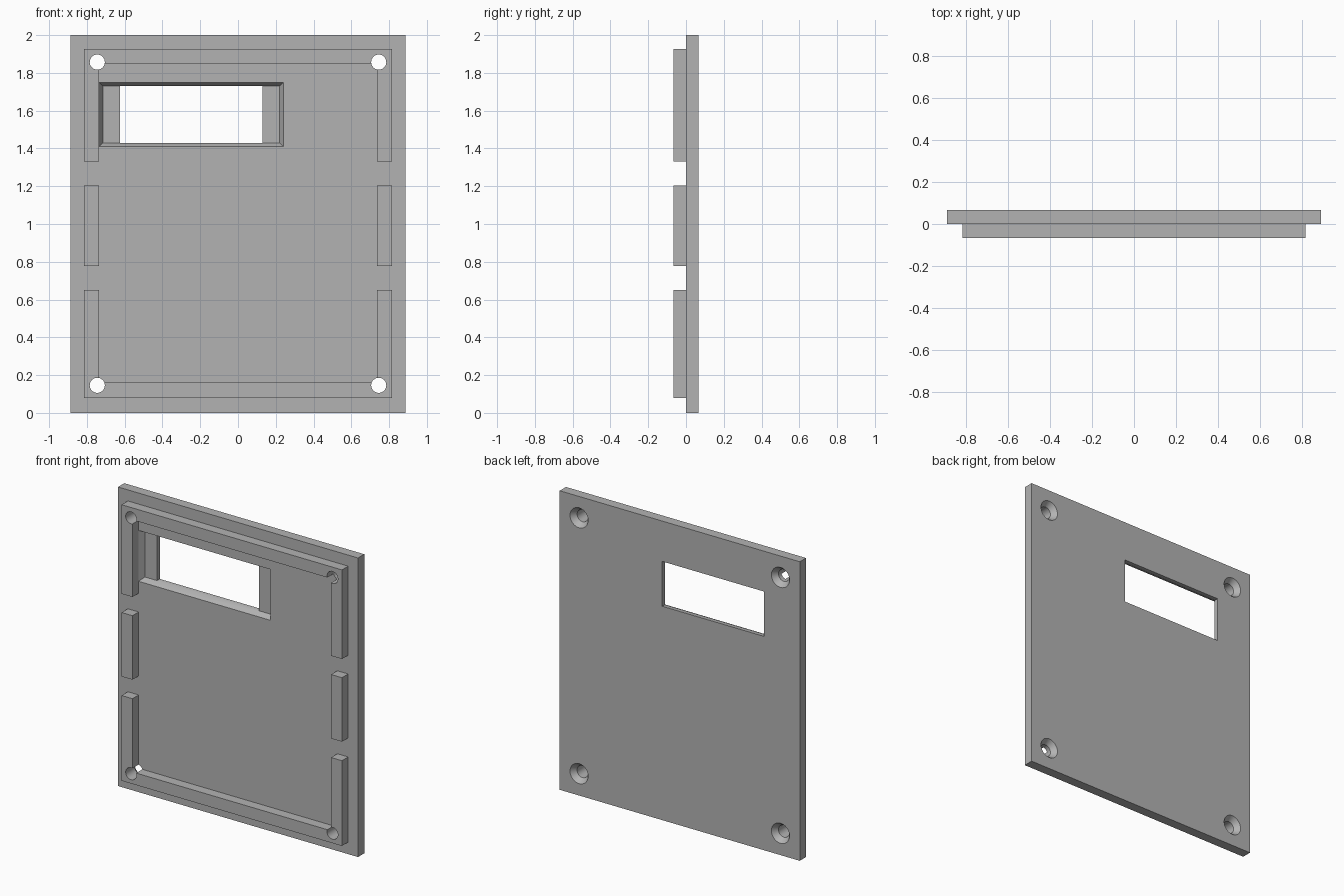
import bpy, bmesh
from math import pi, sin, cos

cube = bpy.data.objects.get("Cube")
if cube:
    bpy.data.objects.remove(cube, do_unlink=True)

grey = bpy.data.materials.new("plain grey")
grey.use_nodes = True
grey.diffuse_color = (0.45, 0.45, 0.45, 1)
grey.node_tree.nodes["Principled BSDF"].inputs["Base Color"].default_value = (0.45, 0.45, 0.45, 1)

HALF_W, HEIGHT, THICK = 0.888, 2.0, 0.066
RIB_OUT, RIB_IN = 0.815, 0.735
LEDGE_Y = 0.037
HOLES = [(x, z) for x in (-0.745, 0.745) for z in (0.146, 1.857)]


def loft(name, sections):
    """Solid through matching (y, outline) sections, outlines given in x and z."""
    bm = bmesh.new()
    rings = [[bm.verts.new((x, y, z)) for x, z in outline] for y, outline in sections]
    n = len(rings[0])
    for a, b in zip(rings, rings[1:]):
        for i in range(n):
            j = (i + 1) % n
            bm.faces.new((a[i], a[j], b[j], b[i]))
    bm.faces.new(rings[0])
    bm.faces.new(rings[-1])
    bmesh.ops.recalc_face_normals(bm, faces=bm.faces)
    mesh = bpy.data.meshes.new(name)
    bm.to_mesh(mesh)
    bm.free()
    mesh.materials.append(grey)
    obj = bpy.data.objects.new(name, mesh)
    bpy.context.collection.objects.link(obj)
    return obj


def rect(x0, x1, z0, z1):
    return [(x0, z0), (x1, z0), (x1, z1), (x0, z1)]


def circle(cx, cz, r, n=32):
    return [(cx + r * cos(2 * pi * i / n), cz + r * sin(2 * pi * i / n)) for i in range(n)]


def cut(obj, cutter):
    cutter.hide_render = True
    mod = obj.modifiers.new("cut", 'BOOLEAN')
    mod.operation, mod.solver, mod.object = 'DIFFERENCE', 'EXACT', cutter
    bpy.context.view_layer.objects.active = obj
    bpy.ops.object.modifier_apply(modifier=mod.name)
    bpy.data.objects.remove(cutter, do_unlink=True)


# Back plate
plate = loft("panel_plate", [(0, rect(-HALF_W, HALF_W, 0, HEIGHT)),
                             (THICK, rect(-HALF_W, HALF_W, 0, HEIGHT))])

# Window: bevelled recess in front, narrower opening behind
outer, inner = rect(-0.735, 0.24, 1.41, 1.75), rect(-0.715, 0.22, 1.43, 1.73)
cut(plate, loft("recess_cutter", [(-0.02, outer), (0, outer), (LEDGE_Y, inner)]))
opening = rect(-0.625, 0.13, 1.43, 1.73)
cut(plate, loft("opening_cutter", [(LEDGE_Y - 0.02, opening), (THICK + 0.02, opening)]))

# Raised U-shaped ribs at the top and bottom
ribs = []
for name, z_edge, z_bar, z_end in (("top_rib", 1.926, 1.846, 1.33),
                                   ("bottom_rib", 0.08, 0.16, 0.65)):
    u = [(-RIB_OUT, z_end), (-RIB_OUT, z_edge), (RIB_OUT, z_edge), (RIB_OUT, z_end),
         (RIB_IN, z_end), (RIB_IN, z_bar), (-RIB_IN, z_bar), (-RIB_IN, z_end)]
    ribs.append(loft(name, [(-THICK, u), (0, u)]))

# Short middle ribs
for side, s in (("left", 1), ("right", -1)):
    bar = rect(s * RIB_IN, s * RIB_OUT, 0.777, 1.205)
    loft(side + "_middle_rib", [(-THICK, bar), (0, bar)])

# Countersunk screw holes through plate and ribs
for x, z in HOLES:
    small, wide = circle(x, z, 0.04), circle(x, z, 0.067)
    cut(plate, loft("screw_cutter", [(-0.1, small), (0.03, small), (THICK, wide), (0.1, wide)]))
    cut(ribs[0 if z > 1 else 1], loft("rib_cutter", [(-0.1, small), (0.1, small)]))
for obj in [plate] + ribs:
    bpy.ops.object.select_all(action='DESELECT')
    obj.select_set(True)
    bpy.context.view_layer.objects.active = obj
    bpy.ops.object.shade_smooth_by_angle()
